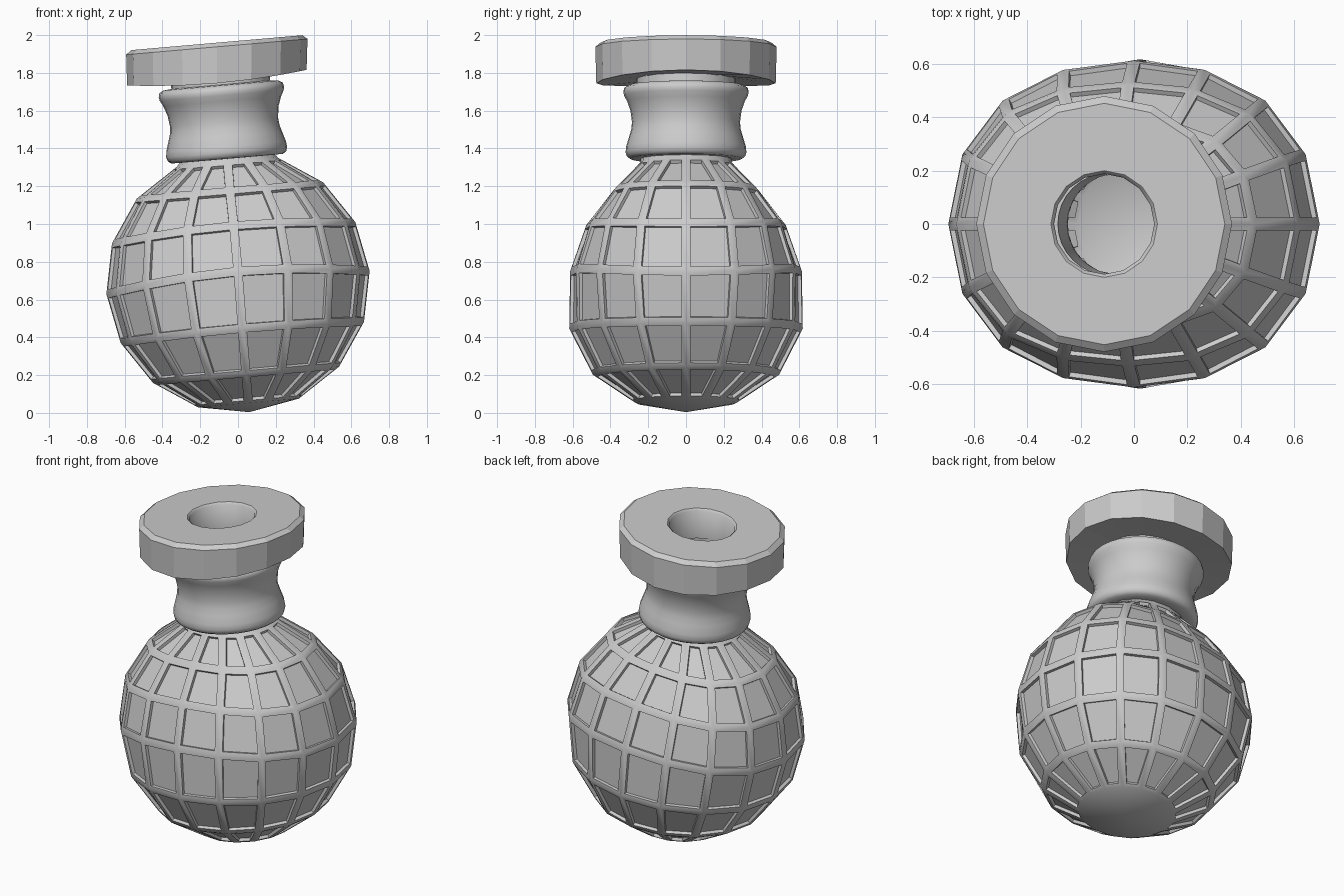
import bpy, bmesh
from math import sin, cos, pi

if "Cube" in bpy.data.objects:
    bpy.data.objects.remove(bpy.data.objects["Cube"])

TILT = 0.087      # the whole bottle leans to -x


def place(r, a, z):
    """Ring point around the leaning axis."""
    x = r * cos(a)
    return (-TILT * (z - 0.69) + x, r * sin(a), z + TILT * x)


def revolve(bm, rings, closed=False):
    """Bridge rows of points into quads; return the rows of faces."""
    rows = [[bm.verts.new(p) for p in ring] for ring in rings]
    pairs = list(zip(rows, rows[1:]))
    if closed:
        pairs.append((rows[-1], rows[0]))
    out = []
    for lo, hi in pairs:
        n = len(lo)
        out.append([bm.faces.new((lo[k], lo[(k + 1) % n], hi[(k + 1) % n], hi[k]))
                    for k in range(n)])
    return out, rows


def finish(name, bm):
    me = bpy.data.meshes.new(name)
    bm.to_mesh(me)
    bm.free()
    ob = bpy.data.objects.new(name, me)
    bpy.context.collection.objects.link(ob)
    return ob


# Round body: 16 x 8 globe, flattened front and back, with recessed panels
N = 16
flat = [1, 1, 0.96, 0.88, 0.82, 0.78, 0.9]
lift = [0, 0, 0.02, 0.06, 0.04, 0, 0]
rings = []
for i in range(7):
    t = pi * (i + 1) / 8
    ring = []
    for k in range(N):
        a = 2 * pi * k / N
        x, y, z = place(0.697 * sin(t), a, 0.69 - 0.69 * cos(t))
        s2 = sin(a) ** 2
        ring.append((x, y * (1 - (1 - flat[i]) * s2), z + lift[i] * s2))
    rings.append(ring)
for r, z in ((0.24, 1.36), (0.19, 1.40)):
    rings.append([place(r, 2 * pi * k / N, z) for k in range(N)])
bm = bmesh.new()
faces, rows = revolve(bm, rings)
pole = bm.verts.new(place(0, 0, 0.004))
for k in range(N):
    bm.faces.new((pole, rows[0][(k + 1) % N], rows[0][k]))
for f in bm.faces:
    f.smooth = True
panels = [f for row in faces[:6] for f in row]
bm.normal_update()
bmesh.ops.inset_individual(bm, faces=panels, thickness=0.024, use_even_offset=True)
walls = bmesh.ops.inset_individual(bm, faces=panels, thickness=0.002, depth=-0.018,
                                   use_even_offset=True)["faces"]
for f in panels + walls:
    f.smooth = False
finish("bottle_body", bm)

# Smooth spool-shaped neck with a straight bore
profile = [(0.19, 1.36), (0.24, 1.345), (0.295, 1.346), (0.313, 1.358), (0.32, 1.38),
           (0.317, 1.41), (0.302, 1.46), (0.29, 1.50), (0.286, 1.54), (0.294, 1.60),
           (0.312, 1.65), (0.328, 1.68), (0.332, 1.70), (0.327, 1.72), (0.305, 1.733),
           (0.262, 1.737), (0.26, 1.79), (0.19, 1.79)]
M = 32
bm = bmesh.new()
revolve(bm, [[place(r, 2 * pi * k / M, z) for k in range(M)] for r, z in profile], True)
for f in bm.faces:
    f.smooth = True
neck = finish("bottle_neck", bm)
bpy.context.view_layer.objects.active = neck
neck.select_set(True)
bpy.ops.object.shade_smooth_by_angle(angle=0.9)

# Faceted lip with a chamfered top edge and a round mouth; its sides stay upright
lip = [(0.19, 1.775, 0), (0.475, 1.775, -0.03), (0.48, 1.938, 0),
       (0.453, 1.96, 0), (0.20, 1.96, 0), (0.188, 1.948, 0)]
bm = bmesh.new()
rings = []
for r, z, sag in lip:
    ring = []
    for k in range(N):
        a = 2 * pi * k / N
        x = r * cos(a)
        ring.append((-0.112 + x, r * sin(a), z + TILT * x + sag * sin(a) ** 2))
    rings.append(ring)
faces, rows = revolve(bm, rings, True)
for f in faces[4] + faces[5]:
    f.smooth = True
finish("bottle_lip", bm)
